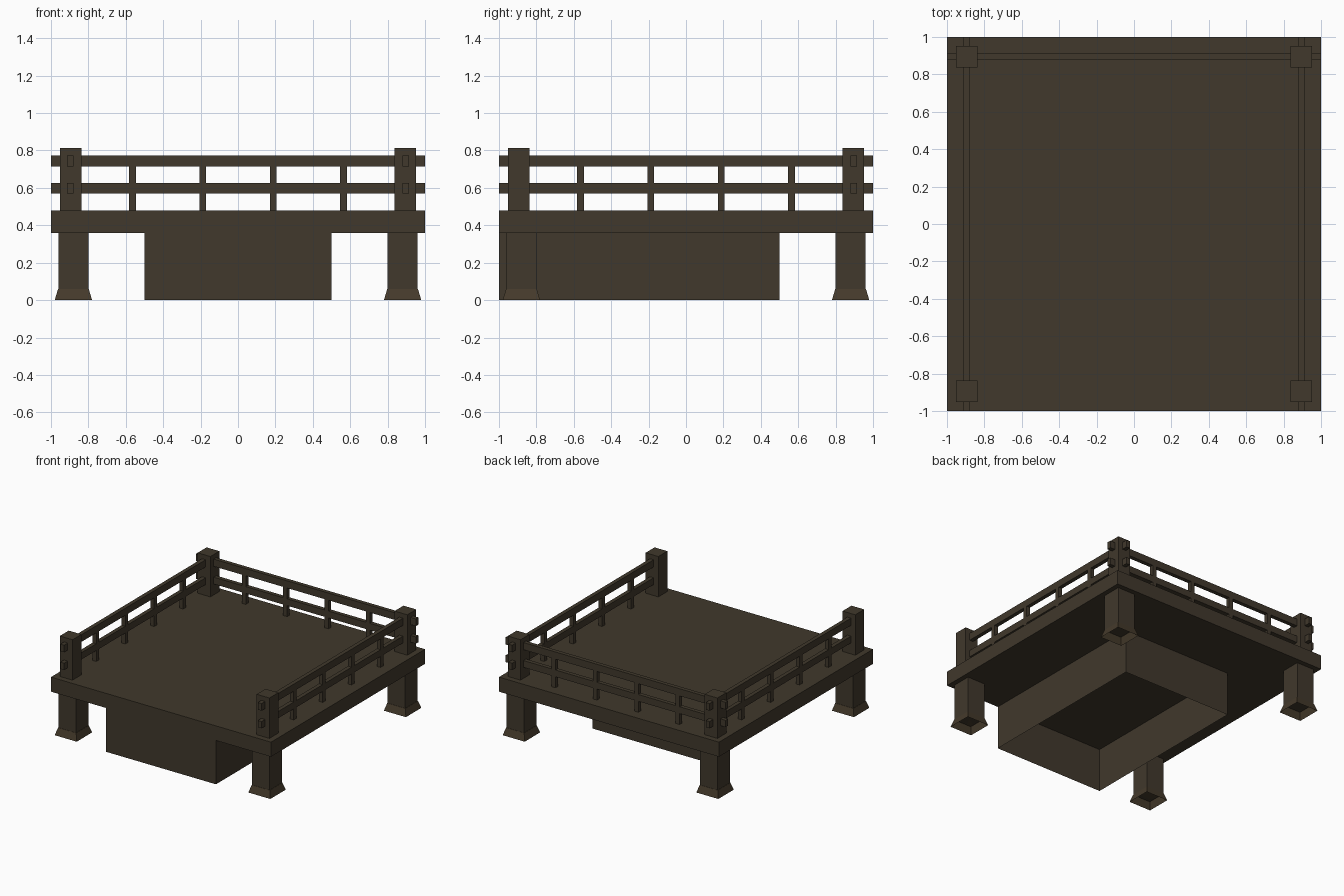
import bpy, bmesh

if "Cube" in bpy.data.objects:
    bpy.data.objects.remove(bpy.data.objects["Cube"])

# One dark weathered wood colour, plus a slightly warmer one for the feet
def material(name, rgb):
    m = bpy.data.materials.new(name)
    m.diffuse_color = (*rgb, 1)
    m.use_nodes = True
    m.node_tree.nodes["Principled BSDF"].inputs["Base Color"].default_value = m.diffuse_color
    return m

wood = material("dark wood", (0.052, 0.040, 0.025))
foot_wood = material("warm dark wood", (0.060, 0.043, 0.024))


def finish(name, bm, mat):
    me = bpy.data.meshes.new(name)
    bm.to_mesh(me)
    bm.free()
    me.materials.append(mat)
    ob = bpy.data.objects.new(name, me)
    bpy.context.collection.objects.link(ob)
    return ob


def box(name, x, y, z, mat=wood, taper=1.0, open_bottom=False, open_top=False):
    """Box from (min, max) ranges; taper scales the top ring."""
    bm = bmesh.new()
    bmesh.ops.create_cube(bm, size=1)
    cx, cy = sum(x) / 2, sum(y) / 2
    drop = [f for f in bm.faces if (open_bottom and f.normal.z < -0.5)
            or (open_top and f.normal.z > 0.5)]
    for v in bm.verts:
        s = taper if v.co.z > 0 else 1.0
        v.co.x = cx + v.co.x * (x[1] - x[0]) * s
        v.co.y = cy + v.co.y * (y[1] - y[0]) * s
        v.co.z = z[1] if v.co.z > 0 else z[0]
    bmesh.ops.delete(bm, geom=drop, context='FACES_ONLY')
    return finish(name, bm, mat)


def around(c, half):
    return (c - half, c + half)


# Deck and hollow stair base beneath it
box("deck", (-1, 1), (-1, 1), (0.36, 0.48))
box("base_skirt", (-0.5, 0.5), (-1, 0.5), (0, 0.36), open_bottom=True, open_top=True)

# Legs with flared hollow feet, and railing posts, at each corner
for sx, side in ((-1, "left"), (1, "right")):
    for sy, end in ((-1, "front"), (1, "back")):
        tag = f"{end}_{side}"
        lx, ly = 0.88 * sx, 0.88 * sy
        box(f"leg_{tag}", around(lx, 0.08), around(ly, 0.08), (0.06, 0.36))
        box(f"foot_{tag}", around(lx, 0.10), around(ly, 0.10), (0, 0.06),
            foot_wood, taper=0.82, open_bottom=True)
        box(f"post_{tag}", around(0.895 * sx, 0.058), around(0.895 * sy, 0.058), (0.48, 0.812))

# Railings on the left, right and back; rail ends poke through the posts
RAILS = (("lower", (0.57, 0.626)), ("upper", (0.715, 0.774)))
for side, c in (("left", -0.897), ("right", 0.897), ("back", 0.897)):
    across = around(c, 0.0165)

    def rail_box(name, along, z):
        x, y = (along, across) if side == "back" else (across, along)
        box(name, x, y, z)

    for level, z in RAILS:
        rail_box(f"{level}_rail_{side}", (-1, 1), z)
    for i in range(4):
        p = (i - 1.5) * 0.376
        rail_box(f"baluster_low_{side}_{i}", around(p, 0.018), (0.48, 0.57))
        rail_box(f"baluster_high_{side}_{i}", around(p, 0.018), (0.626, 0.715))
